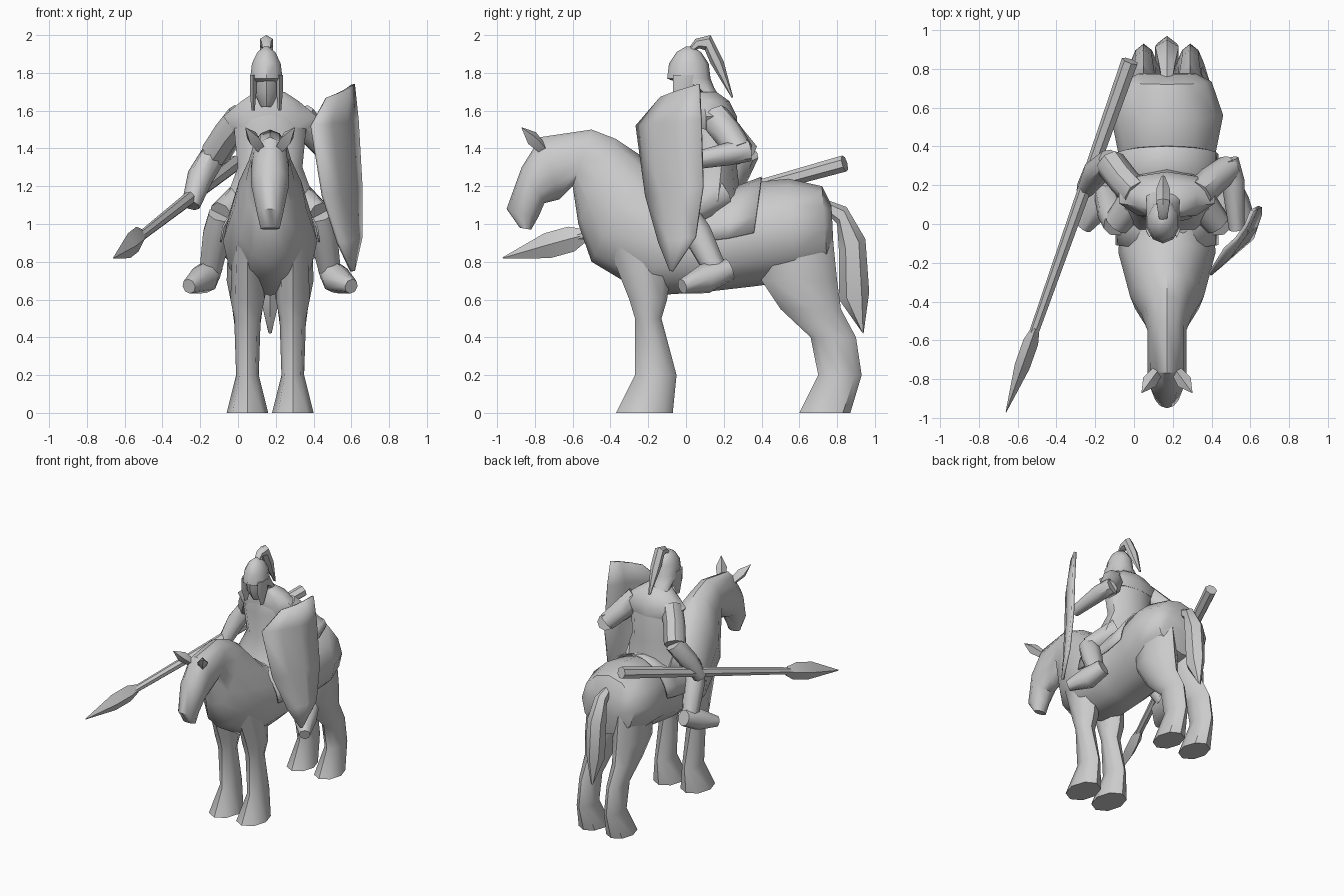
import bpy, bmesh, math
from mathutils import Vector

cube = bpy.data.objects.get("Cube")
if cube:
    bpy.data.objects.remove(cube, do_unlink=True)

CENTRE = 0.17  # centre line of horse and rider
HEAD = -0.02  # sideways shift of the rider's head
UP = Vector((0, 0, 1))
SIDES = (("left", 1), ("right", -1))

colour = (0.6, 0.6, 0.6, 1)
grey = bpy.data.materials.new("plain_grey")
grey.use_nodes = True
grey.diffuse_color = colour
grey.node_tree.nodes["Principled BSDF"].inputs["Base Color"].default_value = colour


def skin(name, rings, closed=True, sharp=45):
    """Bridge equal rings of points into one smooth surface."""
    bm = bmesh.new()
    rows = [[bm.verts.new(point) for point in ring] for ring in rings]
    for lower, upper in zip(rows, rows[1:]):
        quads = list(zip(lower, lower[1:], upper[1:], upper))
        if closed:
            quads.append((lower[-1], lower[0], upper[0], upper[-1]))
        for quad in quads:
            bm.faces.new(quad)
    if closed:
        bm.faces.new(rows[0])
        bm.faces.new(rows[-1])
    bmesh.ops.recalc_face_normals(bm, faces=bm.faces)
    mesh = bpy.data.meshes.new(name)
    bm.to_mesh(mesh)
    bm.free()
    mesh.materials.append(grey)
    part = bpy.data.objects.new(name, mesh)
    bpy.context.collection.objects.link(part)
    bpy.ops.object.select_all(action="DESELECT")
    part.select_set(True)
    bpy.context.view_layer.objects.active = part
    bpy.ops.object.shade_smooth_by_angle(angle=math.radians(sharp))
    return part


def thicken(part, thickness):
    solid = part.modifiers.new("thickness", "SOLIDIFY")
    solid.thickness = thickness
    solid.offset = 0


def ellipse(middle, first_axis, second_axis, sides, sweep=math.tau):
    """Points round an ellipse, or along an arc centred on the first axis."""
    full = sweep == math.tau
    steps = sides if full else sides - 1
    start = 0 if full else -sweep / 2
    angles = [start + sweep * step / steps for step in range(sides)]
    return [middle + first_axis * math.cos(angle) + second_axis * math.sin(angle) for angle in angles]


def loft(name, sections, shift=0, sides=10, sweep=math.tau):
    """Each section: y and z of two opposite edges, then half the width."""
    rings = []
    for y_a, z_a, y_b, z_b, half_width in sections:
        edge_a = Vector((CENTRE + shift, y_a, z_a))
        edge_b = Vector((CENTRE + shift, y_b, z_b))
        across = Vector((half_width, 0, 0))
        rings.append(ellipse((edge_a + edge_b) / 2, (edge_a - edge_b) / 2, across, sides, sweep))
    return skin(name, rings, closed=sweep == math.tau)


def stack(name, levels, shift=0, sides=10):
    """Loft of level sections: height, front, back, half the width."""
    sections = [(front, height, back, height, half_width) for height, front, back, half_width in levels]
    return loft(name, sections, shift, sides)


def tube(name, points, sides=8, flat=1, sharp=45):
    """Round tube along a path of x, y, z, radius."""
    path = [Vector(point[:3]) for point in points]
    ahead = path[1:] + path[-1:]
    behind = path[:1] + path[:-1]
    rings = []
    for middle, after, before, point in zip(path, ahead, behind, points):
        direction = (after - before).normalized()
        across = direction.cross(UP).normalized()
        rise = across.cross(direction) * flat
        radius = point[-1]
        rings.append(ellipse(middle, across * radius, rise * radius, sides))
    return skin(name, rings, sharp=sharp)


# Horse: body, neck and head from rump to nose
loft("horse_body", [
    (.77, 1.1, .78, .9, .15), (.72, 1.2, .75, .75, .23), (.54, 1.24, .58, .7, .29),
    (.36, 1.22, .36, .67, .25), (.1, 1.1, .1, .64, .24), (-.1, 1.2, -.2, .62, .25),
    (-.25, 1.37, -.5, .8, .19), (-.37, 1.45, -.57, 1, .13), (-.5, 1.5, -.6, 1.2, .1),
    (-.77, 1.46, -.67, 1.13, .1), (-.87, 1.3, -.75, 1.11, .1), (-.95, 1.08, -.78, 1.04, .07),
    (-.88, .98, -.82, .97, .05)], sides=12)
loft("tail", [(.74, 1.13, .74, 1.06, .03), (.85, 1.09, .8, 1, .05), (.95, .92, .81, .85, .07),
              (.97, .64, .81, .6, .06), (.94, .42, .93, .43, .01)], sides=6)

for label, side in SIDES:
    stack(label + "_front_leg", [
        (.9, -.42, -.06, .08), (.6, -.3, -.1, .09), (.5, -.27, -.13, .07),
        (.2, -.27, -.05, .06), (0, -.37, -.07, .11)], side * .12, sides=8)
    stack(label + "_hind_leg", [
        (1, .4, .77, .1), (.7, .4, .8, .11), (.55, .5, .82, .08),
        (.4, .66, .9, .06), (.2, .7, .93, .06), (0, .6, .87, .1)], side * .12, sides=8)
    base = Vector((CENTRE + side * .05, -.76, 1.4))
    tip = Vector((CENTRE + side * .13, -.87, 1.51))
    tube(label + "_ear", [(*base, .03), (*base.lerp(tip, .5), .04), (*tip, .002)], sides=4, sharp=30)

# Saddle wrapped over the back, rising towards both ends
saddle = loft("saddle", [(y, 1.15 + y * y * .6, y * .8, .66, .26) for y in (.4, .25, .1, 0, -.12)],
              sides=11, sweep=math.pi)
thicken(saddle, .01)

# Rider's body
stack("tunic", [(1.12, -.06, .29, .25), (1.3, .03, .27, .18), (1.5, 0, .27, .2),
                (1.62, .03, .24, .15), (1.7, .03, .16, .07)])
stack("shoulder_cape", [(1.5, .02, .27, .21), (1.57, .02, .27, .26), (1.65, .02, .23, .16), (1.7, .03, .16, .08)])

# Rider's legs
for label, side in SIDES:
    hip, knee, calf, ankle, heel, instep, toe = [
        (CENTRE + side * out, *rest) for out, *rest in (
            (.12, .17, 1.15, .1), (.26, 0, 1.05, .07), (.28, .06, .95, .08), (.32, .17, .73, .06),
            (.31, .23, .76, .06), (.35, .1, .71, .08), (.43, -.02, .67, .04))]
    tube(label + "_thigh", [hip, knee])
    tube(label + "_shin", [knee, calf, ankle])
    tube(label + "_foot", [heel, instep, toe])

# Rider's arms: the right grips the spear, the left carries the shield
tube("right_sleeve", [(.02, .15, 1.57, .08), (-.05, .22, 1.48, .08), (-.12, .31, 1.37, .08)])
tube("right_forearm", [(-.12, .32, 1.38, .07), (-.2, .26, 1.25, .07), (-.25, .18, 1.1, .05)])
tube("left_sleeve", [(.33, .15, 1.57, .08), (.4, .22, 1.48, .08), (.49, .29, 1.38, .07)])
tube("left_forearm", [(.48, .33, 1.39, .06), (.51, .22, 1.37, .06), (.53, -.03, 1.32, .04)])

# Head and helmet
stack("face", [(1.62, -.02, .13, .03), (1.7, -.06, .12, .07), (1.8, -.07, .11, .07)], HEAD)
stack("helmet", [(1.64, .12, .2, .09), (1.72, .03, .15, .09), (1.77, -.1, .13, .09),
                 (1.85, -.09, .12, .08), (1.91, -.05, .08, .05), (1.94, 0, .03, .01)], HEAD)
for label, side in SIDES:
    stack(label + "_cheek_guard", [(1.79, -.07, .07, .02), (1.7, -.07, .06, .02), (1.6, -.03, 0, .01)],
          HEAD + side * .07, sides=6)
loft("plume", [(0, 1.91, .03, 1.91, .02), (.05, 1.98, .07, 1.93, .03), (.13, 2, .1, 1.92, .04),
               (.2, 1.86, .13, 1.85, .04), (.25, 1.67, .24, 1.67, .01)], HEAD, sides=6)

# Spear: shaft and diamond blade along one line
butt, point = Vector((-.02, .84, 1.32)), Vector((-.66, -.97, .82))
tube("spear_shaft", [(*butt, .045), (*butt.lerp(point, .8), .025)], sides=7)
tube("spear_blade", [(*butt.lerp(point, share), radius) for share, radius in
                     ((.76, .02), (.8, .04), (.87, .04), (1, .002))], sides=4, flat=1.7, sharp=20)

# Shield: rows from front edge to back edge, bulging outwards
outward = Vector((.8, -.6, 0))
rows = []
for front, back in (((.47, -.13, 1.67), (.61, .07, 1.74)), ((.39, -.26, 1.52), (.63, .08, 1.55)),
                    ((.45, -.21, 1.15), (.65, .09, 1.2)), ((.53, -.14, .9), (.65, .05, .93)),
                    ((.6, -.08, .75), (.61, -.07, .75))):
    front, back = Vector(front), Vector(back)
    bulge = outward * (back - front).length / 12
    rows.append([front.lerp(back, step / 3) + bulge * math.sin(math.pi * step / 3) for step in range(4)])
thicken(skin("shield", rows, closed=False), .02)
